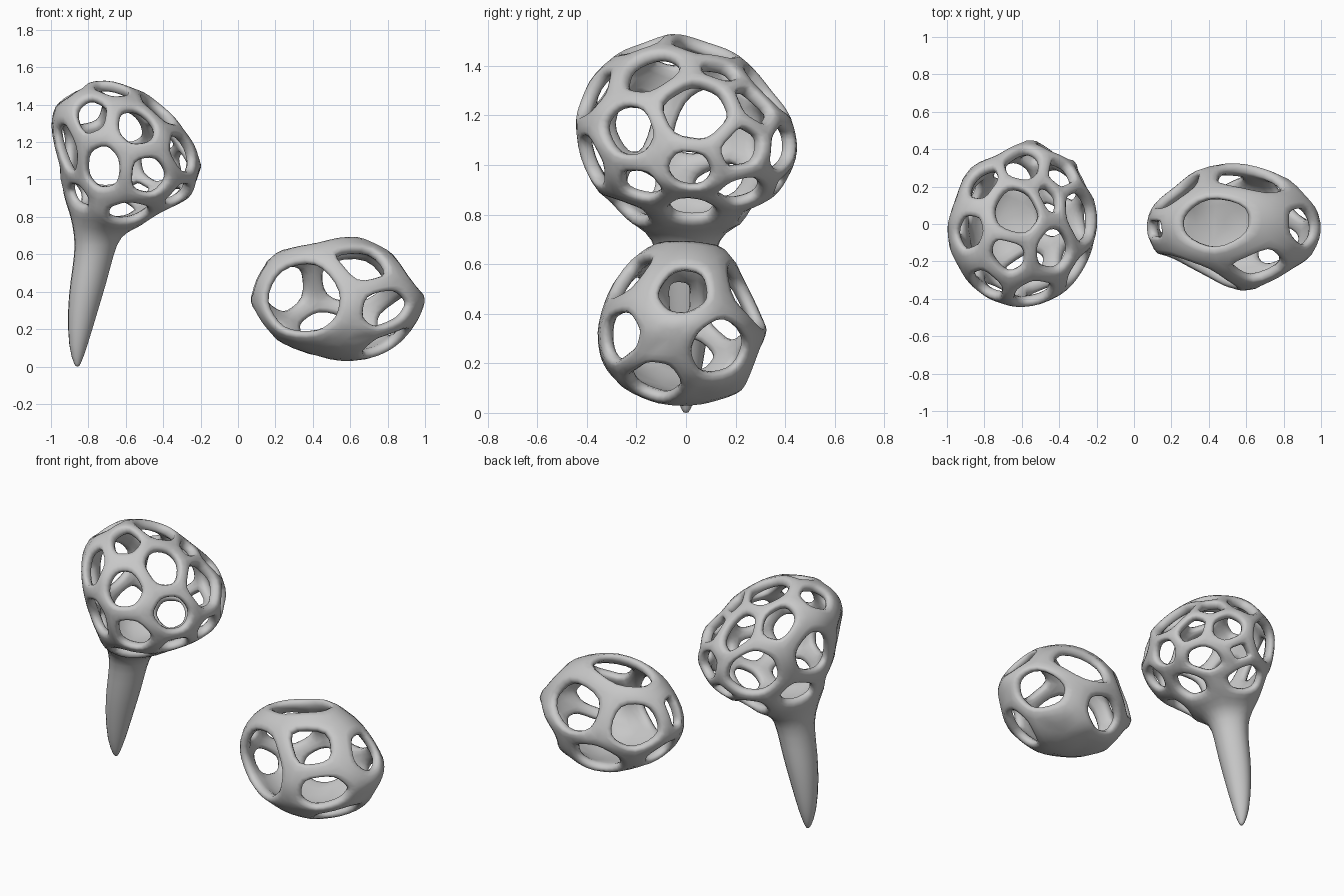
import bpy, bmesh
from math import sin, cos, pi, atan2
from mathutils import Vector
from mathutils.bvhtree import BVHTree

cube = bpy.data.objects.get("Cube")
if cube:
    bpy.data.objects.remove(cube)

clay = bpy.data.materials.new("light grey clay")
clay.use_nodes = True
grey = (0.58, 0.58, 0.58, 1)
clay.diffuse_color = grey
clay.node_tree.nodes["Principled BSDF"].inputs["Base Color"].default_value = grey

SIDES = {"front": (1, -1), "back": (1, 1), "right": (0, 1),
         "left": (0, -1), "top": (2, 1), "below": (2, -1)}


def envelope(rings):
    """Convex body around oval rings given as z, x range, y range."""
    bm = bmesh.new()
    for z, xa, xb, ya, yb in rings:
        for i in range(32):
            a = i * pi / 16
            bm.verts.new(((xa + xb + (xb - xa) * cos(a)) / 2,
                          (ya + yb + (yb - ya) * sin(a)) / 2, z))
    bmesh.ops.convex_hull(bm, input=bm.verts)
    tree = BVHTree.FromBMesh(bm)
    bm.free()
    return tree


def surface_points(tree, spots):
    """Drop flat side coordinates onto the body, keeping each cell's radius."""
    points = []
    for side, entries in spots.items():
        axis, sign = SIDES[side]
        for a, b, radius in entries:
            co = [a, b]
            co.insert(axis, sign * 3)
            ray = Vector((0, 0, 0))
            ray[axis] = -sign
            hit = tree.ray_cast(Vector(co), ray)[0]
            if hit:
                points.append((hit, radius))
    return points


def cells_around(centre, seeds, project):
    """Surface points plus the loop of points bounding every cell."""
    hull = bmesh.new()
    verts = [hull.verts.new((s - centre).normalized()) for s, radius in seeds]
    size = {v: radius for v, (s, radius) in zip(verts, seeds)}
    bmesh.ops.convex_hull(hull, input=hull.verts)
    hull.faces.index_update()
    corners = []
    for f in hull.faces:
        # Large cells push their shared corners further away
        d = sum((v.co / size[v] for v in f.verts), Vector())
        corners.append(project(centre + d))
    loops, middles = [], {}
    for v in verts:
        n = v.co.normalized()
        u = n.orthogonal().normalized()
        w = n.cross(u)

        def turn(f):
            c = f.calc_center_median()
            return atan2(c.dot(w), c.dot(u))
        ring = [f.index for f in sorted(v.link_faces, key=turn)]
        loop = []
        for i, j in zip(ring, ring[1:] + ring[:1]):
            loop.append(i)
            key = frozenset((i, j))
            if key not in middles and (corners[i] - corners[j]).length > 0.13:
                middles[key] = len(corners)
                corners.append(project((corners[i] + corners[j]) / 2))
            if key in middles:
                loop.append(middles[key])
        loops.append(loop)
    hull.free()
    return corners, loops


def lattice(name, rings, centre, holes, solids, rim, depth, stalk=None):
    centre = Vector(centre)
    tree = envelope(rings)

    def project(p):
        hit = tree.ray_cast(centre, (p - centre).normalized())[0]
        return centre + (hit - centre) * 1.025

    open_seeds = surface_points(tree, holes)
    seeds = open_seeds + surface_points(tree, solids)
    corners, loops = cells_around(centre, seeds, project)
    bm = bmesh.new()

    def pair(p):
        inward = (centre - p).normalized() * depth
        return bm.verts.new(p), bm.verts.new(p + inward)

    knots = [pair(p) for p in corners]
    for k, loop in enumerate(loops):
        ring = [knots[i] for i in loop]
        n = len(ring)
        steps = [(i, (i + 1) % n) for i in range(n)]
        if k < len(open_seeds):
            # Rim of struts around an open hole, no wider than its radius asks
            cell_mid = sum((corners[i] for i in loop), Vector()) / n
            mid = (cell_mid + project(seeds[k][0])) / 2
            inner = []
            for i in loop:
                arm = corners[i] - mid
                free = max(arm.length - rim, arm.length * 0.5)
                reach = min(free, free * 0.4 + seeds[k][1] * 0.6)
                inner.append(pair(project(mid + arm.normalized() * reach)))
            for i, j in steps:
                bm.faces.new((ring[i][0], ring[j][0], inner[j][0], inner[i][0]))
                bm.faces.new((ring[j][1], ring[i][1], inner[i][1], inner[j][1]))
                bm.faces.new((inner[i][0], inner[j][0], inner[j][1], inner[i][1]))
            continue
        # Closed patch of wall, its outside optionally drawn out into a stalk
        hub = pair(project(seeds[k][0]))
        last = [r[0] for r in ring]
        for z, x, radius in stalk or []:
            fresh = []
            for r in ring:
                a = atan2(r[0].co.y, r[0].co.x - stalk[0][1])
                fresh.append(bm.verts.new((x + radius * cos(a), radius * sin(a), z)))
            for i, j in steps:
                bm.faces.new((last[i], last[j], fresh[j], fresh[i]))
            last = fresh
        if stalk:
            hub[0].co = sum((v.co for v in last), Vector()) / n
        for i, j in steps:
            bm.faces.new((last[i], last[j], hub[0]))
            bm.faces.new((ring[j][1], ring[i][1], hub[1]))

    mesh = bpy.data.meshes.new(name)
    bm.to_mesh(mesh)
    bm.free()
    mesh.materials.append(clay)
    obj = bpy.data.objects.new(name, mesh)
    bpy.context.collection.objects.link(obj)
    smooth = obj.modifiers.new("soften", "SUBSURF")
    smooth.levels = smooth.render_levels = 1
    mesh.shade_smooth()


# Standing head on its tapering stalk
lattice(
    "stalked_head",
    [(1.52, -.78, -.66, -.1, 0), (1.45, -.93, -.48, -.27, .2), (1.35, -1, -.36, -.38, .3),
     (1.2, -.99, -.23, -.44, .42), (1.05, -.95, -.2, -.43, .45), (.92, -.92, -.24, -.37, .39),
     (.82, -.89, -.42, -.29, .3), (.7, -.88, -.62, -.14, .14)],
    (-.62, 0, 1.1),
    {"front": [(-.77, 1.34, .09), (-.74, 1.07, .1), (-.5, 1.02, .1), (-.54, 1.29, .09),
               (-.57, .8, .08), (-.84, .92, .05)],
     "right": [(.03, 1.24, .15), (-.16, 1.37, .11), (-.23, 1.14, .1), (.28, 1.25, .1),
               (.24, 1.07, .1), (.01, .98, .08), (.02, .83, .08), (-.18, .92, .08),
               (.2, .88, .09)],
     "top": [(-.78, .24, .1), (-.6, .07, .13), (-.69, -.14, .09), (-.87, -.02, .06),
             (-.46, .14, .08)],
     "left": [(-.22, 1.12, .1), (.1, 1.15, .1), (.18, .96, .08)],
     "back": [(-.66, 1.3, .12), (-.72, 1.1, .13), (-.4, 1.05, .09), (-.55, .94, .09),
              (-.68, .84, .08)]},
    {"below": [(-.76, 0, .12)]},
    .034, .06,
    [(.7, -.758, .135), (.6, -.775, .115), (.45, -.805, .108), (.3, -.835, .09),
     (.1, -.86, .055), (0, -.86, .015)])

# Loose pod lying beside it
lattice(
    "loose_pod",
    [(.03, .42, .68, -.1, .05), (.09, .28, .82, -.24, .24), (.2, .14, .93, -.34, .28),
     (.35, .07, 1, -.36, .33), (.5, .1, .94, -.31, .26), (.62, .22, .82, -.22, .2),
     (.705, .38, .62, -.1, .12)],
    (.53, 0, .36),
    {"front": [(.34, .37, .18), (.62, .56, .15), (.78, .3, .11)],
     "right": [(.01, .48, .08), (.14, .28, .12), (-.14, .12, .12)],
     "top": [(.4, .03, .12)],
     "left": [(-.04, .48, .08), (.02, .2, .08)],
     "back": [(.6, .48, .16), (.2, .42, .14), (.46, .21, .1)]},
    {"below": [(.4, -.12, .14), (.62, .1, .16)], "front": [(.56, .14, .1)],
     "right": [(-.06, .3, .06)]},
    .045, .06)
